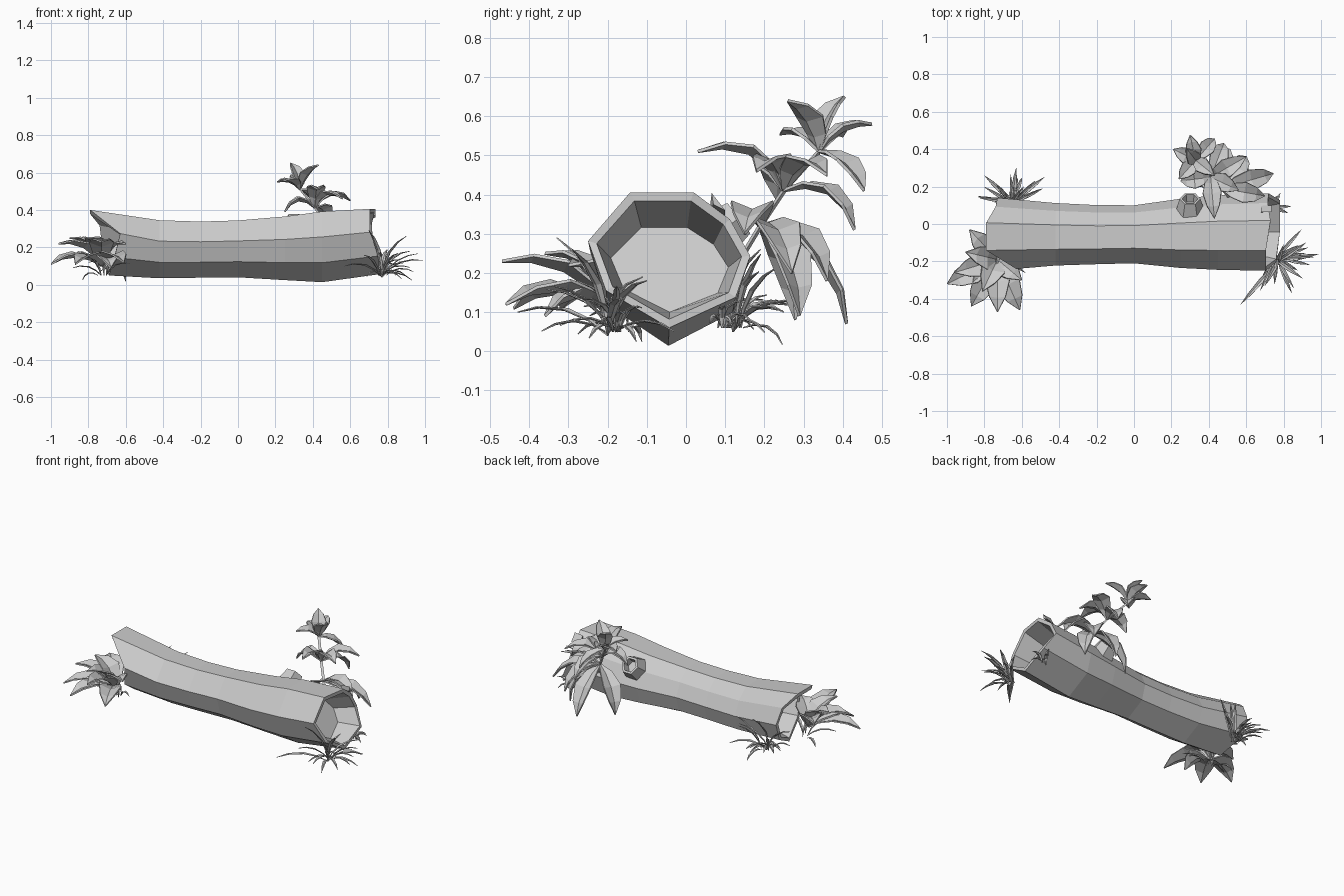
import bpy
import math
import random
from mathutils import Vector

random.seed(4)
if "Cube" in bpy.data.objects:
    bpy.data.objects.remove(bpy.data.objects["Cube"])

grey = bpy.data.materials.new("plain grey")
grey.use_nodes = True
GREY = (0.6, 0.6, 0.6, 1)
grey.diffuse_color = GREY
grey.node_tree.nodes["Principled BSDF"].inputs["Base Color"].default_value = GREY


def make(name, verts, faces, thickness=0):
    mesh = bpy.data.meshes.new(name)
    mesh.from_pydata(verts, [], faces)
    mesh.materials.append(grey)
    obj = bpy.data.objects.new(name, mesh)
    bpy.context.collection.objects.link(obj)
    if thickness:
        solid = obj.modifiers.new("thickness", "SOLIDIFY")
        solid.thickness = thickness
        solid.offset = 0
    return obj


def loft(name, rings):
    """Skin a list of equal rings and close both ends."""
    n = len(rings[0])
    verts = [p for ring in rings for p in ring]
    faces = [(r * n + i, r * n + (i + 1) % n, (r + 1) * n + (i + 1) % n, (r + 1) * n + i)
             for r in range(len(rings) - 1) for i in range(n)]
    last = (len(rings) - 1) * n
    faces += [tuple(reversed(range(n))), tuple(range(last, last + n))]
    return make(name, verts, faces)


# Log: one eight-sided section, scaled along its length, torn and hollowed at both ends
SECTION = [(-0.48, 1), (0.3, 1), (0.75, 0.6), (1, 0.06), (0.82, -0.55),
           (0, -1), (-0.78, -0.45), (-1, 0.28)]
LEFT_END = [-0.79, -0.79, -0.74, -0.73, -0.73, -0.69, -0.66, -0.63]
RIGHT_END = [0.705, 0.73, 0.715, 0.72, 0.78, 0.78, 0.76, 0.705]


def section(x, cy, cz, sy, sz, inset=0.0):
    xs = x if isinstance(x, list) else [x] * len(SECTION)
    return [(px, cy + (sy - inset) * a, cz + (sz - inset) * b)
            for px, (a, b) in zip(xs, SECTION)]


def hollow_floor(x, lean):
    """Slanted closing face of a hollow, deeper at its top."""
    return [(x - lean * b, y, z) for (_, y, z), (_, b)
            in zip(section(x, -0.042, 0.208, 0.15, 0.108), SECTION)]


left = (LEFT_END, -0.05, 0.225, 0.19, 0.175)
right = (RIGHT_END, -0.043, 0.233, 0.207, 0.173)
body = [(-0.42, -0.055, 0.19, 0.167, 0.155),
        (-0.2, -0.057, 0.188, 0.158, 0.15),
        (0.0, -0.055, 0.192, 0.155, 0.152),
        (0.25, -0.05, 0.195, 0.185, 0.17),
        (0.45, -0.045, 0.203, 0.2, 0.189)]
WALL = 0.022
rings = [hollow_floor(-0.54, -0.06), section(*left, WALL)]
rings += [section(*s) for s in [left] + body + [right]]
rings += [section(*right, WALL), hollow_floor(0.6, 0.08)]
loft("hollow_log", rings)

# Broken branch stub, a short hollow hexagonal tube leaning backwards
axis = Vector((0, 0.8, 0.6))
across = Vector((1, 0, 0))
over = axis.cross(across)


def hexagon(height, radius):
    centre = Vector((0.3, 0.075, 0.295)) + axis * height
    return [centre + radius * (across * math.cos(a) + over * math.sin(a))
            for a in (math.tau * k / 6 for k in range(6))]


loft("branch_stub", [hexagon(0, 0.075), hexagon(0.075, 0.056),
                     hexagon(0.075, 0.042), hexagon(0.03, 0.035)])

# Splinter on the torn right rim
loft("rim_splinter", [[(0.68, 0.06, 0.36), (0.68, 0.1, 0.34), (0.68, 0.065, 0.4)],
                      [(0.735, 0.07, 0.375), (0.735, 0.1, 0.36), (0.735, 0.065, 0.405)]])


def leaf(name, base, tip, width, arch, thickness=0.008):
    """Arched blade folded along its midrib."""
    base, tip = Vector(base), Vector(tip)
    run = tip - base
    side = run.cross(Vector((0, 0, 1)))
    if side.length < 0.03:
        side = Vector((1, 0.4, 0))
    side.normalize()
    up = side.cross(run).normalized()
    verts, faces = [], []
    for t, w in ((0, 0.12), (0.22, 0.7), (0.5, 1), (0.78, 0.68), (1, 0.02)):
        mid = base + run * t + up * arch * 4 * t * (1 - t)
        edge = side * width * w / 2
        lift = up * width * w * 0.2
        verts += [mid - edge + lift, mid, mid + edge + lift]
    for r in range(0, 12, 3):
        faces += [(r, r + 1, r + 4, r + 3), (r + 1, r + 2, r + 5, r + 4)]
    return make(name, verts, faces, thickness)


# Broad-leaved rosette beside the left end
ROSETTE = [(-0.88, -0.03, 0.22), (-1.0, -0.32, 0.11), (-0.96, -0.26, 0.22),
           (-0.87, -0.44, 0.11), (-0.73, -0.47, 0.23), (-0.61, -0.46, 0.12),
           (-0.6, -0.3, 0.22), (-0.9, -0.15, 0.25), (-0.81, -0.36, 0.25),
           (-0.68, -0.36, 0.09)]
for tip in ROSETTE:
    leaf("rosette_leaf", (-0.73, -0.19, 0.1), tip, 0.13, 0.045)

# Leaning plant behind the right end: stem, then tiers of leaves from the bottom up
STEM = [Vector(p) for p in ((0.52, 0.13, 0.22), (0.47, 0.19, 0.32),
                            (0.41, 0.25, 0.41), (0.33, 0.34, 0.51))]
loft("plant_stem", [[p + 0.009 * Vector((math.cos(a), math.sin(a), 0))
                     for a in (0, math.tau / 3, math.tau * 2 / 3)] for p in STEM])
TIERS = [
    (1, 0.11, 0.05, [(0.745, 0.27, 0.2), (0.6, 0.36, 0.18), (0.48, 0.41, 0.07),
                     (0.7, 0.15, 0.3), (0.3, 0.28, 0.08), (0.61, 0.29, 0.09)]),
    (2, 0.1, 0.05, [(0.43, 0.03, 0.51), (0.6, 0.36, 0.45), (0.48, 0.43, 0.31),
                    (0.25, 0.23, 0.39), (0.56, 0.18, 0.46)]),
    (3, 0.085, 0.02, [(0.43, 0.26, 0.64), (0.28, 0.405, 0.65), (0.3, 0.475, 0.58),
                      (0.21, 0.4, 0.55), (0.43, 0.455, 0.41), (0.24, 0.24, 0.555)]),
]
for level, width, arch, tips in TIERS:
    for tip in tips:
        leaf("plant_leaf", STEM[level], tip, width, arch)


# Grass tufts: centre, reach, height, heading range in degrees, blade count
TUFTS = [((0.76, -0.18, 0.05), 0.2, 0.13, (-130, 55), 14),
         ((0.74, 0.09, 0.06), 0.12, 0.1, (-30, 90), 5),
         ((-0.65, 0.11, 0.06), 0.17, 0.18, (15, 190), 14),
         ((-0.72, -0.16, 0.05), 0.17, 0.14, (150, 330), 6)]
for centre, reach, height, (start, end), count in TUFTS:
    for k in range(count):
        heading = math.radians(start + (end - start) * (k + random.random()) / count)
        out = Vector((math.cos(heading), math.sin(heading), 0))
        base = Vector(centre) + out * random.uniform(-0.02, 0.04)
        tip = base + out * reach * random.uniform(0.45, 1)
        tip.z = max(0.015, centre[2] + height * random.uniform(-0.25, 1.1))
        leaf("grass_blade", base, tip, 0.019, 0.025, 0.003)

# Longest blades of the right front tuft and the left back tuft
LONG = [((0.77, -0.2, 0.04), [(0.99, -0.16, 0.13), (0.57, -0.43, 0.1), (0.9, -0.29, 0.26),
                              (0.7, -0.33, 0.29), (0.92, -0.1, 0.18), (0.8, -0.11, 0.19)]),
        ((-0.65, 0.12, 0.05), [(-0.83, 0.14, 0.22), (-0.63, 0.3, 0.12), (-0.8, 0.26, 0.12),
                               (-0.48, 0.25, 0.1), (-0.6, 0.19, 0.26)])]
for base, tips in LONG:
    for tip in tips:
        leaf("long_grass_blade", base, tip, 0.026, 0.035, 0.003)
